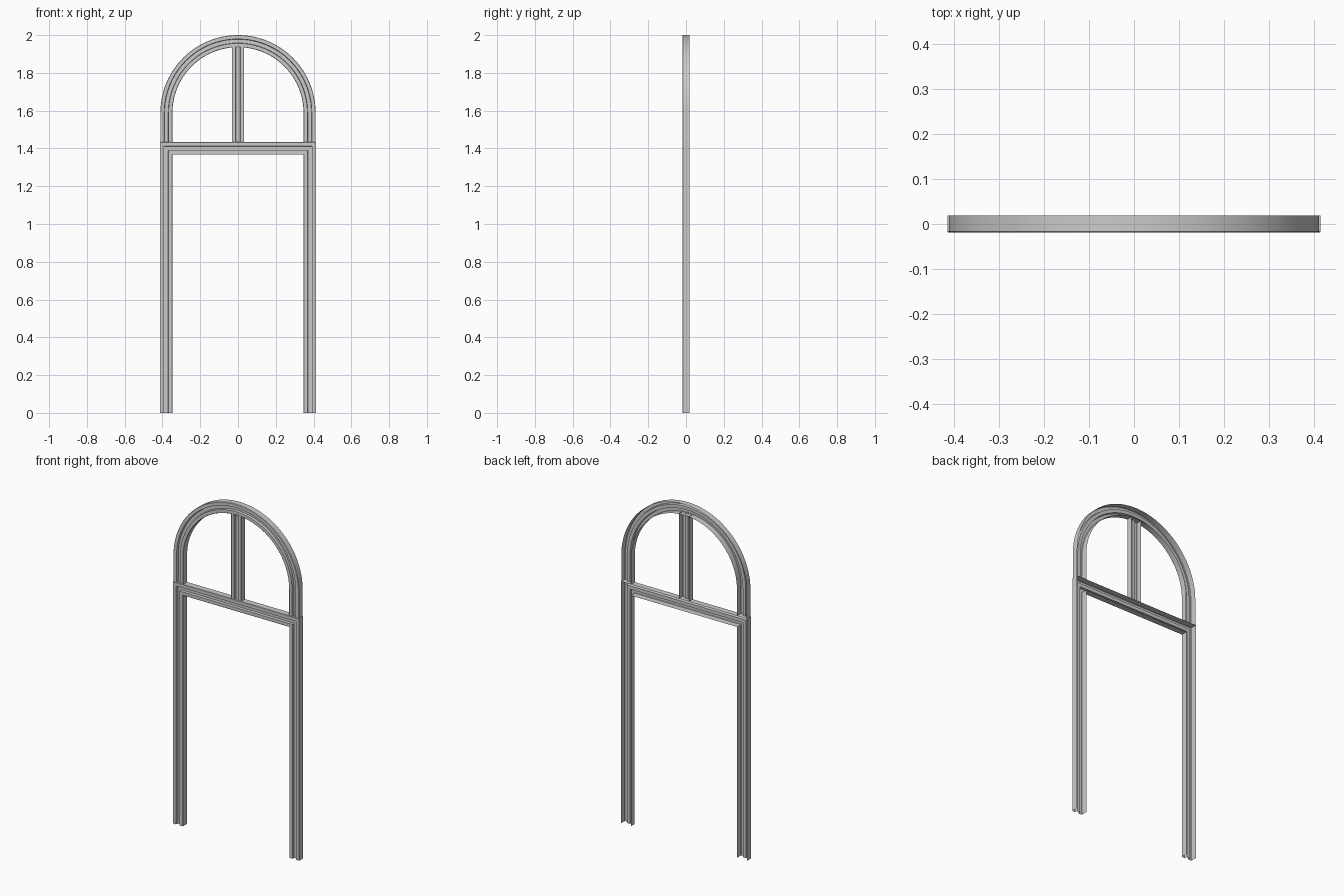
import bpy, bmesh, math
from mathutils import Vector

if "Cube" in bpy.data.objects:
    bpy.data.objects.remove(bpy.data.objects["Cube"])

# Pressed-sheet section (across, depth): open at the back, grooved at the front
SECTION = [(-0.033, 0.019), (-0.033, -0.017), (-0.031, -0.019),
           (-0.012, -0.019), (-0.010, -0.004), (0.010, -0.004),
           (0.012, -0.019), (0.031, -0.019), (0.033, -0.017), (0.033, 0.019)]


def sweep(name, path, width=1.0, depth=1.0):
    """Sweep the section along an x-z path with mitred corners."""
    pts = [Vector(p) for p in path]
    dirs = [(b - a).normalized() for a, b in zip(pts, pts[1:])]
    bm = bmesh.new()
    rings = []
    for i, p in enumerate(pts):
        d0, d1 = dirs[max(i - 1, 0)], dirs[min(i, len(dirs) - 1)]
        n0, n1 = Vector((d0.y, -d0.x)), Vector((d1.y, -d1.x))
        n = (n0 + n1).normalized()
        n /= n.dot(n0)
        rings.append([bm.verts.new((p.x + n.x * u * width, y * depth, p.y + n.y * u * width))
                      for u, y in SECTION])
    for a, b in zip(rings, rings[1:]):
        for j in range(len(SECTION) - 1):
            bm.faces.new((a[j], a[j + 1], b[j + 1], b[j]))
    mesh = bpy.data.meshes.new(name)
    bm.to_mesh(mesh)
    bm.free()
    obj = bpy.data.objects.new(name, mesh)
    bpy.context.collection.objects.link(obj)
    bpy.ops.object.select_all(action='DESELECT')
    obj.select_set(True)
    bpy.context.view_layer.objects.active = obj
    bpy.ops.object.shade_smooth_by_angle(angle=math.radians(30))
    return obj


# Door jambs and transom, one mitred run
X, Z = 0.381, 1.400
sweep("door_frame", [(-X, 0), (-X, Z), (X, Z), (X, 0)])

# Round-headed fanlight frame standing on the transom
R, SPRING, BASE, STEPS = 0.379, 1.589, 1.433, 48
arc = [(-R * math.cos(math.pi * i / STEPS), SPRING + R * math.sin(math.pi * i / STEPS))
       for i in range(STEPS + 1)]
sweep("arch_frame", [(-R, BASE)] + arc + [(R, BASE)], 0.97, 0.98)

# Central mullion
sweep("mullion", [(0, BASE), (0, 1.938)], 1.0, 0.96)
